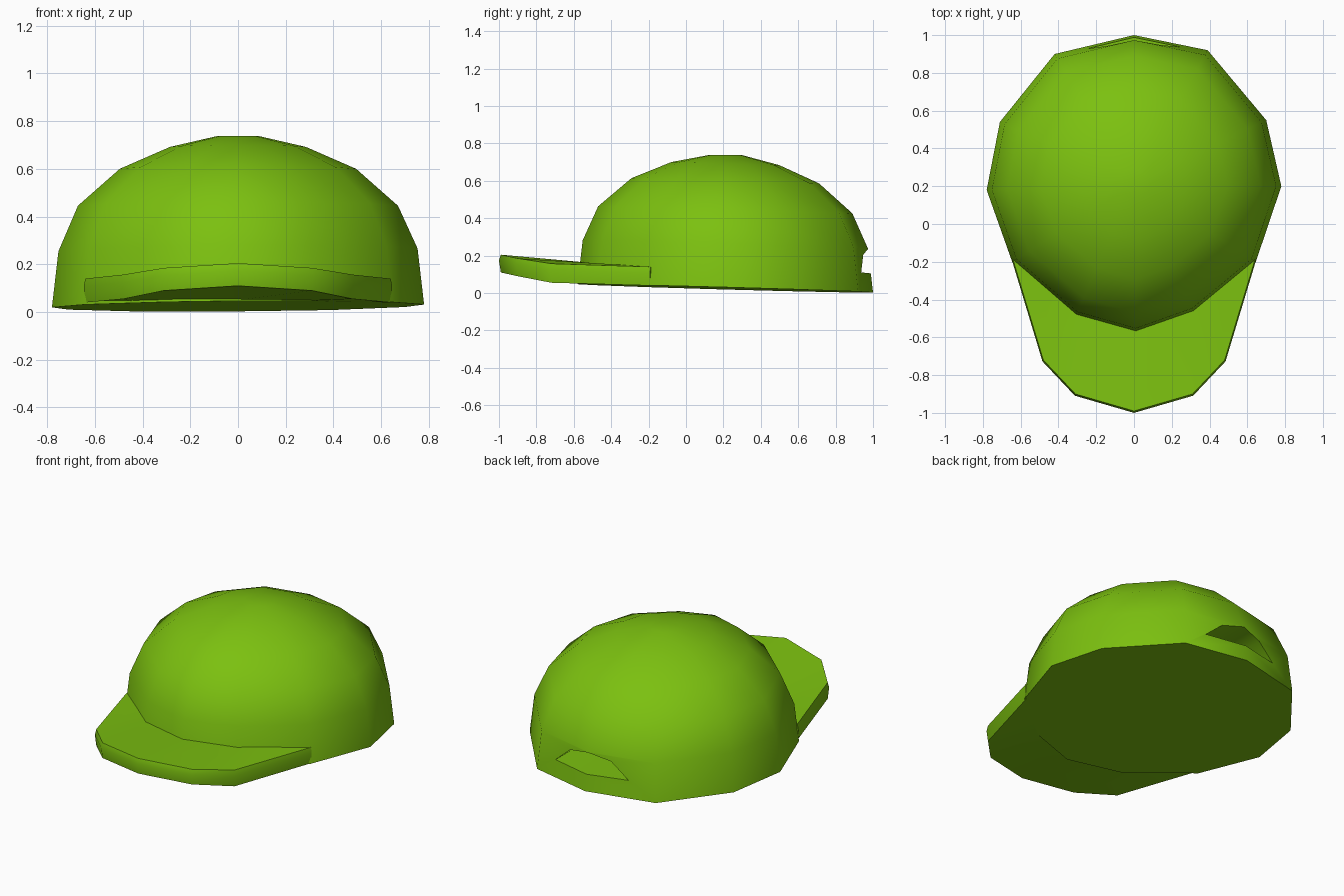
import bpy, bmesh, math

if "Cube" in bpy.data.objects:
    bpy.data.objects.remove(bpy.data.objects["Cube"])

green = bpy.data.materials.new("lime green")
green.diffuse_color = (0.20, 0.53, 0.005, 1)
green.use_nodes = True
green.node_tree.nodes["Principled BSDF"].inputs["Base Color"].default_value = green.diffuse_color


def make(name, bm):
    bmesh.ops.recalc_face_normals(bm, faces=bm.faces)
    me = bpy.data.meshes.new(name)
    bm.to_mesh(me)
    bm.free()
    ob = bpy.data.objects.new(name, me)
    me.materials.append(green)
    bpy.context.collection.objects.link(ob)
    return ob


def activate(ob):
    bpy.ops.object.select_all(action='DESELECT')
    ob.select_set(True)
    bpy.context.view_layer.objects.active = ob


def bridge(bm, a, b):
    n = len(a)
    for i in range(n):
        j = (i + 1) % n
        bm.faces.new((a[i], a[j], b[j], b[i]))


# crown: twelve-sided outline shrunk ring by ring, tilted slightly to the back
outline = [(0, 1), (.39, .92), (.70, .55), (.78, .20), (.645, -.20), (.32, -.47),
           (.01, -.58), (-.31, -.49), (-.645, -.20), (-.78, .18), (-.71, .54), (-.42, .90)]
rings = [(1, .025), (.965, .26), (.86, .445), (.635, .60), (.365, .692), (.11, .738)]
CY = .21
bm = bmesh.new()
loops = []
for k, (s, z) in enumerate(rings):
    tilt = -.028 if k < 5 else 0
    loops.append([bm.verts.new((x * s, CY + (y - CY) * s,
                                z + tilt * (y - CY) * s + (.008 * x if k < 2 else 0)))
                  for x, y in outline])
for a, b in zip(loops, loops[1:]):
    bridge(bm, a, b)
bm.faces.new(loops[0])
bm.faces.new(loops[-1])
crown = make("crown", bm)

# arched opening above the rear strap
bm = bmesh.new()
arch = [(-.25, .11), (0, .105), (.25, .11), (.14, .205), (0, .235), (-.14, .205)]
near = [bm.verts.new((x, 1.1, z)) for x, z in arch]
far = [bm.verts.new((x, .72, z)) for x, z in arch]
bridge(bm, near, far)
bm.faces.new(near)
bm.faces.new(far)
cutter = make("opening_cutter", bm)
cutter.hide_render = True
activate(crown)
mod = crown.modifiers.new("opening", 'BOOLEAN')
mod.operation = 'DIFFERENCE'
mod.solver = 'EXACT'
mod.object = cutter
bpy.ops.object.modifier_apply(modifier=mod.name)
bpy.data.objects.remove(cutter)
bpy.ops.object.shade_smooth_by_angle(angle=math.radians(48))

# brim: per station (outer x, y, top z, bottom z), (inner x, y, top z, bottom z)
half = [((.64, -.19, .14, .04), (.60, -.16, .14, .045)),
        ((.48, -.72, .157, .055), (.45, -.33, .15, .045)),
        ((.31, -.90, .185, .09), (.30, -.45, .155, .048)),
        ((0, -.99, .205, .11), (0, -.55, .165, .05))]
mirror = [tuple((-x, y, t, b) for x, y, t, b in st) for st in reversed(half[:-1])]
bm = bmesh.new()
sections = []
for (ox, oy, ot, ob_), (ix, iy, it, ib) in half + mirror:
    sections.append([bm.verts.new(p) for p in
                     ((ox, oy, ot), (ox * 1.01, oy * 1.01, (ot * 2 + ob_) / 3),
                      (ox, oy, ob_), (ix, iy, ib), (ix, iy, it))])
for a, b in zip(sections, sections[1:]):
    bridge(bm, a, b)
bm.faces.new(sections[0])
bm.faces.new(sections[-1])
brim = make("brim", bm)
activate(brim)
bpy.ops.object.shade_smooth_by_angle(angle=math.radians(48))
